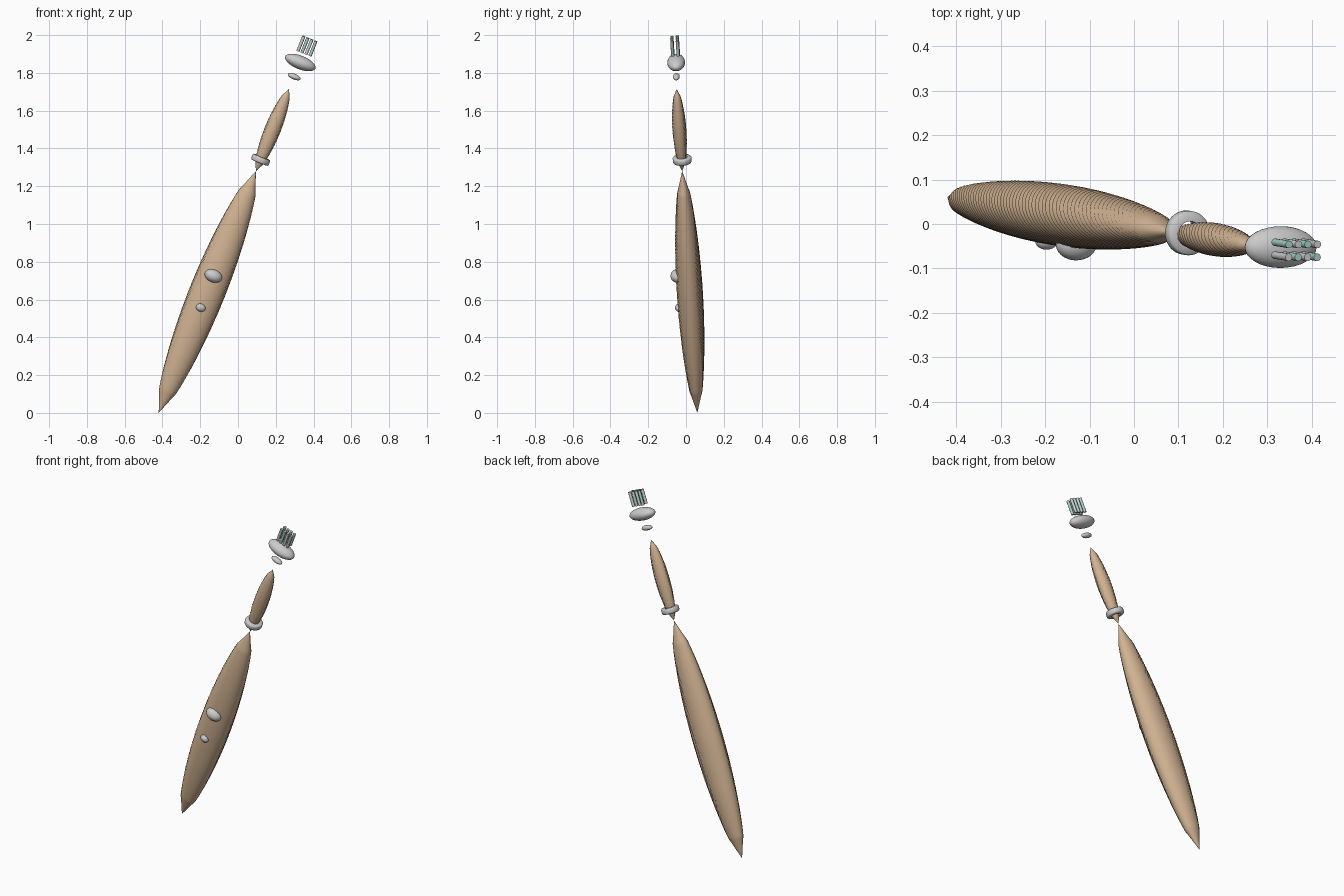
import bpy, bmesh, math
from mathutils import Vector, Matrix

if "Cube" in bpy.data.objects:
    bpy.data.objects.remove(bpy.data.objects["Cube"])


def mat(name, rgb):
    m = bpy.data.materials.new(name)
    m.diffuse_color = (*rgb, 1)
    m.use_nodes = True
    m.node_tree.nodes["Principled BSDF"].inputs["Base Color"].default_value = m.diffuse_color
    return m


TAN = mat("tan_weave", (0.64, 0.45, 0.29))
TEAL = mat("teal", (0.38, 0.62, 0.57))

# Shared leaning frame: U across, V towards the back, D along the lean
BASE, JOINT, TIP = Vector((-.42, .06, 0)), Vector((.095, -.02, 1.28)), Vector((.27, -.05, 1.715))
D = (TIP - BASE).normalized()
U = Vector((0, 1, 0)).cross(D).normalized()
V = D.cross(U)


def place(ob, centre, axes=(U, V, D)):
    rot = Matrix(axes).transposed().to_4x4()
    ob.matrix_world = Matrix.Translation(centre) @ rot
    return ob


def make(name, bm, material=None):
    bmesh.ops.recalc_face_normals(bm, faces=bm.faces)
    me = bpy.data.meshes.new(name)
    bm.to_mesh(me)
    bm.free()
    ob = bpy.data.objects.new(name, me)
    bpy.context.collection.objects.link(ob)
    if material:
        me.materials.append(material)
    return ob


def smooth(ob, angle=40):
    bpy.ops.object.select_all(action='DESELECT')
    ob.select_set(True)
    bpy.context.view_layer.objects.active = ob
    bpy.ops.object.shade_smooth_by_angle(angle=math.radians(angle))


def spindle(name, a, b, ru, rv, cone, rings, sides, bump):
    """Oval spindle from a to b: cone tips and a fine woven surface of raised points."""
    bm = bmesh.new()
    loops = []
    for i in range(1, rings):
        t = i / rings
        e = min(t, 1 - t)
        r = math.sin(math.pi * max(e, cone)) ** .55 * min(1, e / cone)
        c = a.lerp(b, t)
        loop = []
        for j in range(sides):
            w = 2 * math.pi * j / sides
            out = U * math.cos(w) + V * math.sin(w)
            lift = bump * ((i + j) % 2 - .5) * r if e > cone * .8 else 0
            loop.append(bm.verts.new(c + (U * ru * math.cos(w) + V * rv * math.sin(w)) * r + out * lift))
        loops.append(loop)
    ends = bm.verts.new(a), bm.verts.new(b)
    for j in range(sides):
        k = (j + 1) % sides
        for p, q in zip(loops, loops[1:]):
            bm.faces.new((p[j], p[k], q[k], q[j]))
        bm.faces.new((ends[0], loops[0][k], loops[0][j]))
        bm.faces.new((ends[1], loops[-1][j], loops[-1][k]))
    smooth(make(name, bm, TAN), 30)


def ellipsoid(name, centre, radii):
    bm = bmesh.new()
    bmesh.ops.create_uvsphere(bm, u_segments=32, v_segments=16, radius=1)
    bmesh.ops.scale(bm, vec=radii, verts=bm.verts)
    smooth(place(make(name, bm), centre))


# Long lower body and slim upper neck
spindle("body", BASE, JOINT, .093, .067, .09, 140, 56, .0045)
spindle("neck", JOINT, TIP, .041, .035, .09, 48, 28, .0045)

# Collar ring around the foot of the neck
bm = bmesh.new()
n = 40
profile = [(.027, -.016), (.046, -.016), (.050, -.010), (.050, .010), (.046, .016), (.027, .016)]
rows = [[bm.verts.new((r * math.cos(2 * math.pi * i / n), r * math.sin(2 * math.pi * i / n), z))
         for r, z in profile] for i in range(n)]
for i in range(n):
    p, q = rows[i], rows[(i + 1) % n]
    for j in range(len(profile)):
        k = (j + 1) % len(profile)
        bm.faces.new((p[j], q[j], q[k], p[k]))
smooth(place(make("collar", bm), (.12, -.02, 1.34)), 65)

# Knobs on the front of the body, then the floating bead and head
ellipsoid("large_knob", (-.13, -.045, .725), (.048, .037, .034))
ellipsoid("small_knob", (-.197, -.038, .557), (.026, .020, .021))
ellipsoid("bead", (.298, -.051, 1.78), (.036, .018, .015))
ellipsoid("head", (.33, -.052, 1.855), (.086, .047, .036))

# Two rows of four floating pegs, alternating in colour
centre = Vector((.365, -.058, 1.942))
for row in range(2):
    for col in range(4):
        bm = bmesh.new()
        bmesh.ops.create_cone(bm, cap_ends=True, segments=16, radius1=.0085, radius2=.0085, depth=.085)
        peg = make(f"peg_{row}_{col}", bm, TEAL if (row + col) % 2 == 0 else None)
        smooth(place(peg, centre + U * (col - 1.5) * .023 + V * (.0145 - row * .029)))
